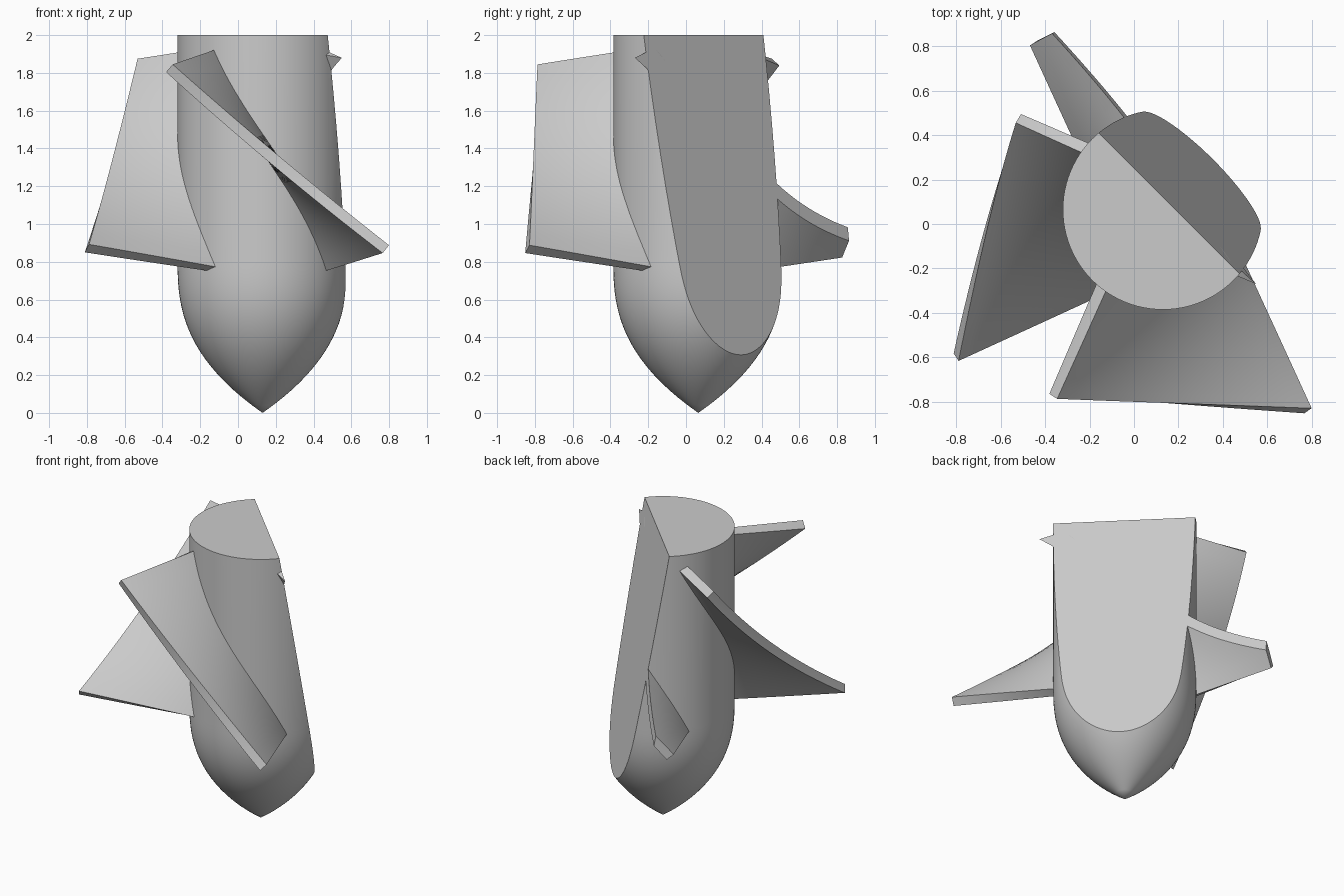
import bpy, bmesh, math
from mathutils import Vector

cube = bpy.data.objects.get("Cube")
if cube:
    bpy.data.objects.remove(cube, do_unlink=True)

AXIS = Vector((0.13, 0.065, 0))
CUT_POINT = AXIS + Vector((0.028, 0.028, 2))
CUT_NORMAL = Vector((0.707, 0.707, 0.165)).normalized()

grey = bpy.data.materials.new("plain grey")
grey.use_nodes = True
colour = (0.6, 0.6, 0.6, 1)
grey.diffuse_color = colour
grey.node_tree.nodes["Principled BSDF"].inputs["Base Color"].default_value = colour


def finish(bm, name):
    """Slice off the slanted side, close the slice and make the object."""
    bmesh.ops.bisect_plane(bm, geom=bm.verts[:] + bm.edges[:] + bm.faces[:], dist=1e-5,
                           plane_co=CUT_POINT, plane_no=CUT_NORMAL, clear_outer=True)
    rim = [e for e in bm.edges if e.is_boundary]
    if rim:
        bmesh.ops.holes_fill(bm, edges=rim, sides=0)
    bmesh.ops.recalc_face_normals(bm, faces=bm.faces[:])
    mesh = bpy.data.meshes.new(name)
    bm.to_mesh(mesh)
    bm.free()
    obj = bpy.data.objects.new(name, mesh)
    bpy.context.collection.objects.link(obj)
    mesh.materials.append(grey)
    bpy.ops.object.select_all(action='DESELECT')
    obj.select_set(True)
    bpy.context.view_layer.objects.active = obj
    bpy.ops.object.shade_smooth_by_angle(angle=math.radians(30))


# Body: cylinder with a pointed rounded nose at the bottom
def build_body():
    bm = bmesh.new()
    steps = 20
    profile = [(0.45 * (1 - (1 - i / steps) ** 2.55), 0.8 * i / steps) for i in range(steps + 1)]
    profile += [(0.45, 2), (0, 2)]
    verts = [bm.verts.new(AXIS + Vector((r, 0, z))) for r, z in profile]
    edges = [bm.edges.new(pair) for pair in zip(verts, verts[1:])]
    bmesh.ops.spin(bm, geom=verts + edges, cent=AXIS, axis=(0, 0, 1),
                   angle=2 * math.pi, steps=96, use_duplicate=False)
    bmesh.ops.remove_doubles(bm, verts=bm.verts[:], dist=1e-4)
    bmesh.ops.dissolve_degenerate(bm, edges=bm.edges[:], dist=1e-5)
    finish(bm, "body")


def mix(a, b, t):
    return a + (b - a) * t


# Fin: twisted ruled blade, t runs top to bottom and s from root to tip
def blade_point(t, s, top_reach, bottom_reach):
    depth = mix(0.25, mix(top_reach, bottom_reach, t), s)
    top = Vector((-0.285 - 0.44 * (depth - 0.367), -depth, 1.905 - 0.17 * (depth - 0.367)))
    bottom = Vector((0.36 + 0.47 * (depth - 0.283), -depth, 0.765 + 0.164 * (depth - 0.283)))
    return top.lerp(bottom, t)


def build_fin(name, quarter_turns, *reach, thickness=0.058):
    bm = bmesh.new()
    bmesh.ops.create_cube(bm, size=1)
    bmesh.ops.subdivide_edges(bm, edges=bm.edges[:], cuts=15, use_grid_fill=True)
    c, n = [(1, 0), (0, 1), (-1, 0), (0, -1)][quarter_turns]
    h = 0.01
    for v in bm.verts:
        t, s, w = v.co.x + 0.5, v.co.y + 0.5, v.co.z
        along = blade_point(t + h, s, *reach) - blade_point(t - h, s, *reach)
        across = blade_point(t, s + h, *reach) - blade_point(t, s - h, *reach)
        normal = across.cross(along).normalized()
        p = blade_point(t, s, *reach) + normal * (w * thickness)
        v.co = AXIS + Vector((c * p.x - n * p.y, n * p.x + c * p.y, p.z))
    finish(bm, name)


build_body()
build_fin("front_fin", 0, 0.84, 0.905)
build_fin("right_fin", 3, 0.65, 0.93)
build_fin("back_fin", 2, 1.2, 0.75)
build_fin("left_fin_stub", 1, 1.0, 0.83)
